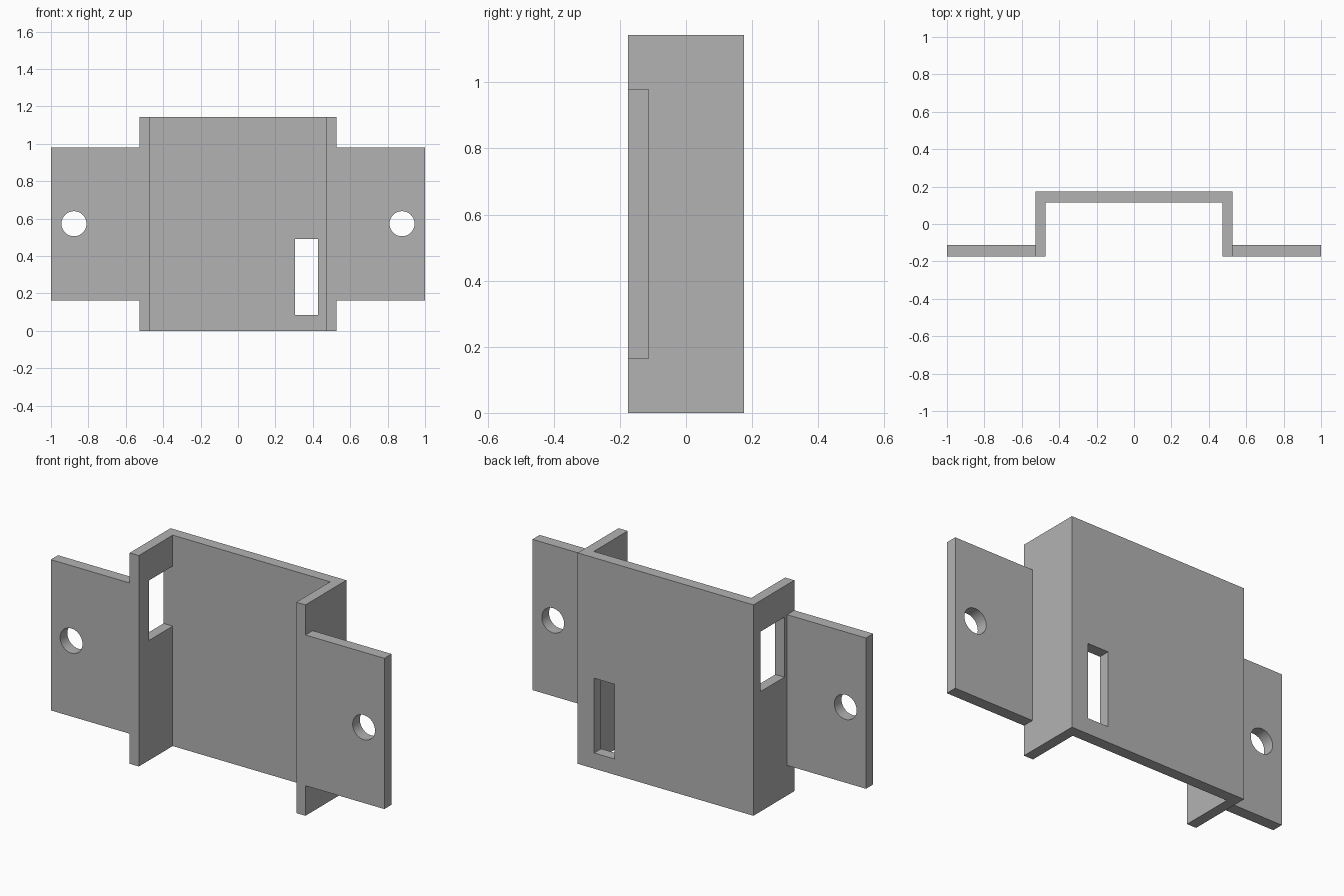
import bpy
import bmesh
from math import pi
from mathutils import Matrix, Vector

cube = bpy.data.objects.get("Cube")
if cube:
    bpy.data.objects.remove(cube, do_unlink=True)

HEIGHT = 1.143
FRONT, BACK = -0.175, 0.175
PLATE_IN, TAB_BACK = 0.115, -0.113    # inner face of back plate, rear face of tabs
WALL_OUT, WALL_IN = 0.527, 0.472
TAB_LOW, TAB_HIGH = 0.163, 0.98

grey = bpy.data.materials.new("plain_grey")
grey.use_nodes = True
grey.diffuse_color = (0.45, 0.45, 0.45, 1)
grey.node_tree.nodes["Principled BSDF"].inputs["Base Color"].default_value = grey.diffuse_color


def make_object(name, bm):
    bmesh.ops.recalc_face_normals(bm, faces=bm.faces)
    mesh = bpy.data.meshes.new(name)
    bm.to_mesh(mesh)
    bm.free()
    mesh.materials.append(grey)
    obj = bpy.data.objects.new(name, mesh)
    bpy.context.collection.objects.link(obj)
    return obj


def box(name, low, high):
    low, high = Vector(low), Vector(high)
    bm = bmesh.new()
    place = Matrix.Translation((low + high) / 2) @ Matrix.Diagonal((high - low).to_4d())
    bmesh.ops.create_cube(bm, size=1, matrix=place)
    return make_object(name, bm)


def cut(target, cutter):
    cutter.hide_render = True
    mod = target.modifiers.new("cut", "BOOLEAN")
    mod.operation = "DIFFERENCE"
    mod.solver = "EXACT"
    mod.object = cutter
    bpy.context.view_layer.objects.active = target
    bpy.ops.object.modifier_apply(modifier=mod.name)
    bpy.data.objects.remove(cutter, do_unlink=True)


# Hat-shaped profile, mirrored and extruded upward
half = [(WALL_IN, PLATE_IN), (WALL_IN, FRONT), (1, FRONT),
        (1, TAB_BACK), (WALL_OUT, TAB_BACK), (WALL_OUT, BACK)]
outline = half + [(-x, y) for x, y in reversed(half)]
bm = bmesh.new()
base = bm.faces.new([bm.verts.new((x, y, 0)) for x, y in outline])
top = bmesh.ops.extrude_face_region(bm, geom=[base])
bmesh.ops.translate(bm, vec=(0, 0, HEIGHT),
                    verts=[v for v in top["geom"] if isinstance(v, bmesh.types.BMVert)])
bracket = make_object("mounting_bracket", bm)

for side in (-1, 1):
    # Notches above and below each mounting tab
    x0, x1 = sorted((side * WALL_OUT, side * 1.1))
    for z0, z1 in ((-0.1, TAB_LOW), (TAB_HIGH, HEIGHT + 0.1)):
        cut(bracket, box("notch_cutter", (x0, -0.3, z0), (x1, 0.3, z1)))
    # Round screw hole
    bm = bmesh.new()
    bmesh.ops.create_cone(bm, cap_ends=True, segments=48, radius1=0.067, radius2=0.067, depth=0.3,
                          matrix=Matrix.Translation((side * 0.877, -0.144, 0.573))
                          @ Matrix.Rotation(pi / 2, 4, "X"))
    cut(bracket, make_object("screw_hole_cutter", bm))

# Slot in the back plate and window in one side wall
cut(bracket, box("slot_cutter", (0.305, 0, 0.085), (0.428, 0.3, 0.49)))
cut(bracket, box("window_cutter", (-0.7, -0.09, 0.65), (-0.4, PLATE_IN, 0.975)))

bpy.ops.object.select_all(action="DESELECT")
bracket.select_set(True)
bpy.context.view_layer.objects.active = bracket
bpy.ops.object.shade_smooth_by_angle(angle=pi / 6)
